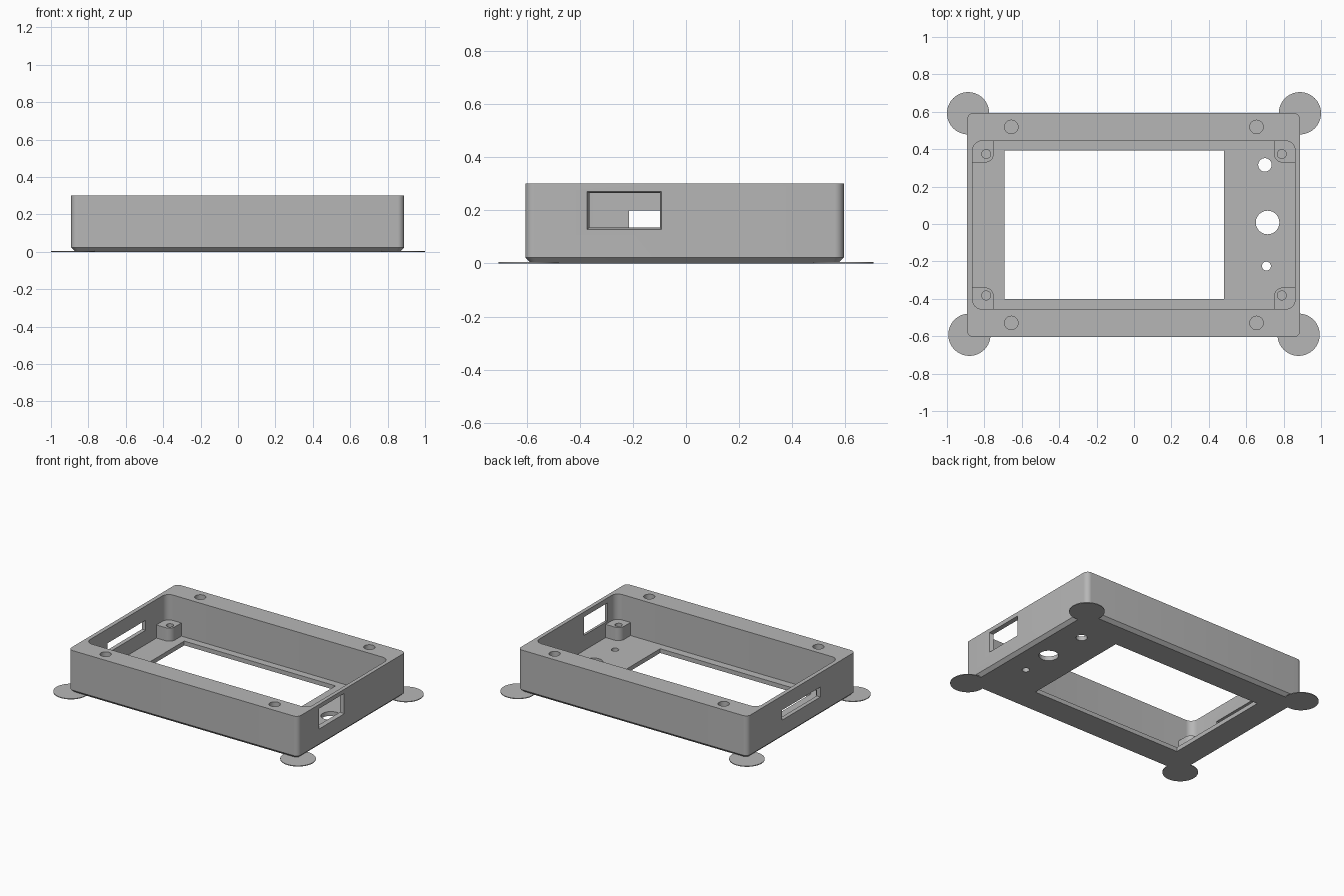
import bpy, bmesh, math

if "Cube" in bpy.data.objects:
    bpy.data.objects.remove(bpy.data.objects["Cube"])

grey = bpy.data.materials.new("plain grey plastic")
grey.diffuse_color = (0.47, 0.47, 0.47, 1)
grey.use_nodes = True
grey.node_tree.nodes["Principled BSDF"].inputs["Base Color"].default_value = grey.diffuse_color


def rounded_rect(x0, x1, y0, y1, radii, steps=8):
    """Outline with corner radii in the order (+x+y, -x+y, -x-y, +x-y)."""
    corners = [(x1, y1, -1, -1), (x0, y1, 1, -1), (x0, y0, 1, 1), (x1, y0, -1, 1)]
    pts = []
    for i, ((x, y, sx, sy), r) in enumerate(zip(corners, radii)):
        if r == 0:
            pts.append((x, y))
            continue
        for k in range(steps + 1):
            a = math.pi / 2 * (i + k / steps)
            pts.append((x + sx * r + r * math.cos(a), y + sy * r + r * math.sin(a)))
    return pts


def circle(x, y, r, n=40):
    return [(x + r * math.cos(2 * math.pi * k / n), y + r * math.sin(2 * math.pi * k / n))
            for k in range(n)]


def loft(name, rings):
    """Closed solid through matching rings of 3D points."""
    bm = bmesh.new()
    loops = [[bm.verts.new(p) for p in ring] for ring in rings]
    n = len(loops[0])
    for a, b in zip(loops, loops[1:]):
        for i in range(n):
            j = (i + 1) % n
            bm.faces.new((a[i], a[j], b[j], b[i]))
    bm.faces.new(loops[0][::-1])
    bm.faces.new(loops[-1])
    bmesh.ops.recalc_face_normals(bm, faces=bm.faces)
    mesh = bpy.data.meshes.new(name)
    bm.to_mesh(mesh)
    bm.free()
    mesh.materials.append(grey)
    ob = bpy.data.objects.new(name, mesh)
    bpy.context.collection.objects.link(ob)
    return ob


def prism(name, outline, z0, z1):
    return loft(name, [[(x, y, z) for x, y in outline] for z in (z0, z1)])


def side_cutter(name, xa, xb, rect_a, rect_b):
    """Tapered cutter along x; each rect is (y0, y1, z0, z1)."""
    return loft(name, [[(x, y0, z0), (x, y1, z0), (x, y1, z1), (x, y0, z1)]
                       for x, (y0, y1, z0, z1) in ((xa, rect_a), (xb, rect_b))])


def cut(ob, cutter):
    mod = ob.modifiers.new("cut", 'BOOLEAN')
    mod.operation, mod.solver, mod.object = 'DIFFERENCE', 'EXACT', cutter
    bpy.context.view_layer.objects.active = ob
    bpy.ops.object.modifier_apply(modifier=mod.name)
    bpy.data.objects.remove(cutter)


def smooth(ob):
    bpy.ops.object.select_all(action='DESELECT')
    ob.select_set(True)
    bpy.context.view_layer.objects.active = ob
    bpy.ops.object.shade_smooth_by_angle(angle=math.radians(30))


X0, X1, Y0, Y1, TOP = -0.892, 0.888, -0.605, 0.594, 0.30
FLOOR, CH = 0.03, 0.022

# Shell with rounded upright corners and a chamfered base
low = rounded_rect(X0 + CH, X1 - CH, Y0 + CH, Y1 - CH, [0.02] * 4)
full = rounded_rect(X0, X1, Y0, Y1, [0.035] * 4)
shell = loft("case_shell", [[(x, y, 0) for x, y in low],
                            [(x, y, CH) for x, y in full],
                            [(x, y, TOP) for x, y in full]])

# Inner cavity and the display window in the floor
CX0, CX1, CY0, CY1 = -0.863, 0.861, -0.455, 0.444
cut(shell, prism("cavity", rounded_rect(CX0, CX1, CY0, CY1, [0.05] * 4), FLOOR, 0.5))
cut(shell, prism("window", rounded_rect(-0.692, 0.481, -0.401, 0.393, [0] * 4), -0.1, 0.1))

# Round holes through the floor
for x, y, r in ((0.70, 0.316, 0.036), (0.714, 0.008, 0.063), (0.708, -0.225, 0.024)):
    cut(shell, prism("floor_hole", circle(x, y, r), -0.1, 0.1))

# Blind screw holes in the thick front and back walls
for x in (-0.656, 0.655):
    for y in (-0.529, 0.519):
        cut(shell, prism("screw_hole", circle(x, y, 0.036), 0.12, 0.5))

# Connector opening on the right wall, slot on the left wall
cut(shell, side_cutter("connector_opening", 0.84, X1 + 0.0005,
                       (-0.356, -0.103, 0.142, 0.26), (-0.372, -0.093, 0.128, 0.271)))
cut(shell, side_cutter("card_slot", -0.95, -0.84,
                       (-0.215, 0.21, 0.13, 0.20), (-0.215, 0.21, 0.13, 0.20)))
smooth(shell)

# Corner mounting posts, only the inward corner rounded, each with a blind hole
E, R = 0.012, 0.045
for sx, xa, xb in ((-1, CX0 - E, -0.75), (1, 0.749, CX1 + E)):
    for sy, ya, yb in ((-1, CY0 - E, -0.34), (1, 0.329, CY1 + E)):
        radii = [R if (sx, sy) == s else 0 for s in ((-1, -1), (1, -1), (1, 1), (-1, 1))]
        name = ("right" if sx > 0 else "left") + ("_back" if sy > 0 else "_front")
        post = prism(name + "_post", rounded_rect(xa, xb, ya, yb, radii), 0.015, 0.122)
        hole_y = 0.374 if sy > 0 else -0.382
        cut(post, prism("post_hole", circle(0.79 * sx, hole_y, 0.024, 24), 0.04, 0.3))
        smooth(post)

# Thin round pads under the corners
for name, x, y in (("left_back_pad", -0.887, 0.592), ("right_back_pad", 0.887, 0.592),
                   ("left_front_pad", -0.88, -0.592), ("right_front_pad", 0.88, -0.592)):
    smooth(prism(name, circle(x, y, 0.113, 64), 0, 0.005))
